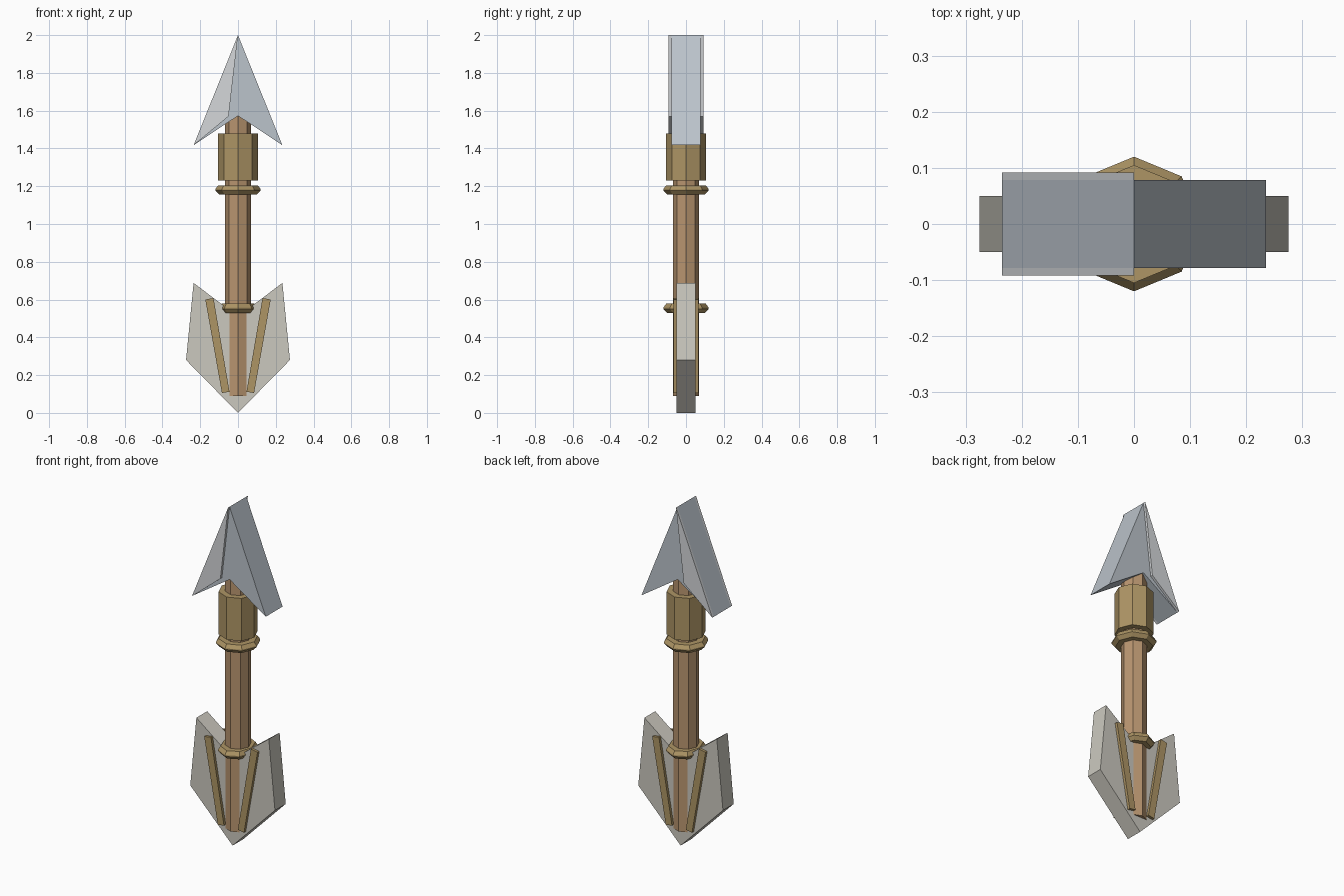
import bpy, bmesh, math

if "Cube" in bpy.data.objects:
    bpy.data.objects.remove(bpy.data.objects["Cube"])


def material(name, rgb):
    m = bpy.data.materials.new(name)
    m.diffuse_color = (*rgb, 1)
    m.use_nodes = True
    m.node_tree.nodes["Principled BSDF"].inputs["Base Color"].default_value = m.diffuse_color
    return m


STEEL = material("steel", (0.50, 0.55, 0.60))
BRIGHT = material("bright_steel", (0.66, 0.68, 0.70))
WOOD = material("wood", (0.48, 0.30, 0.16))
BRASS = material("brass", (0.42, 0.30, 0.13))
BONE = material("fin_grey", (0.60, 0.58, 0.52))


def finish(name, bm, mat):
    bmesh.ops.recalc_face_normals(bm, faces=bm.faces)
    mesh = bpy.data.meshes.new(name)
    bm.to_mesh(mesh)
    bm.free()
    mesh.materials.append(mat)
    ob = bpy.data.objects.new(name, mesh)
    bpy.context.collection.objects.link(ob)
    return ob


def plate(name, outline, y0, y1, mat):
    """Extrude an (x, z) outline from y0 to y1."""
    bm = bmesh.new()
    face = bm.faces.new([bm.verts.new((x, y0, z)) for x, z in outline])
    ext = bmesh.ops.extrude_face_region(bm, geom=[face])["geom"]
    verts = [g for g in ext if isinstance(g, bmesh.types.BMVert)]
    bmesh.ops.translate(bm, verts=verts, vec=(0, y1 - y0, 0))
    return finish(name, bm, mat)


def turned(name, profile, mat, sx=1.0, sides=8):
    """Eight-sided solid from (radius, z) levels, corners on the axes."""
    bm = bmesh.new()
    rings = []
    for r, z in profile:
        angles = [2 * math.pi * i / sides for i in range(sides)]
        rings.append([bm.verts.new((sx * r * math.cos(a), r * math.sin(a), z)) for a in angles])
    for a, b in zip(rings, rings[1:]):
        for i in range(sides):
            j = (i + 1) % sides
            bm.faces.new((a[i], a[j], b[j], b[i]))
    bm.faces.new(rings[0])
    bm.faces.new(rings[-1])
    return finish(name, bm, mat)


# Shaft, collar and the two bevelled rings
turned("shaft", [(0.069, 0.09), (0.069, 1.60)], WOOD)
turned("collar", [(0.105, 1.23), (0.105, 1.48)], BRASS)
turned("upper_ring", [(0.10, 1.157), (0.12, 1.178), (0.12, 1.185), (0.105, 1.205)], BRASS)
turned("lower_ring", [(0.10, 0.53), (0.12, 0.55), (0.12, 0.558), (0.105, 0.578)], BRASS, sx=0.83)

# Arrowhead with a raised bright facet on the left half, front and back
plate("arrowhead", [(0, 2), (-0.235, 1.417), (0, 1.573), (0.235, 1.417)], -0.078, 0.078, STEEL)
for side, label in ((-1, "front"), (1, "back")):
    plate("head_facet_" + label, [(0, 2), (-0.235, 1.417), (-0.05, 1.57)],
          side * 0.077, side * 0.092, BRIGHT)

# Tail fin
plate("tail_fin", [(0, 0), (0.275, 0.28), (0.235, 0.688), (0, 0.51),
                   (-0.235, 0.688), (-0.275, 0.28)], -0.05, 0.05, BONE)

# Slanted ribs through the fin
for s, label in ((-1, "left"), (1, "right")):
    plate("fin_rib_" + label, [(s * 0.085, 0.105), (s * 0.045, 0.112),
                               (s * 0.13, 0.608), (s * 0.173, 0.60)], -0.066, 0.066, BRASS)
